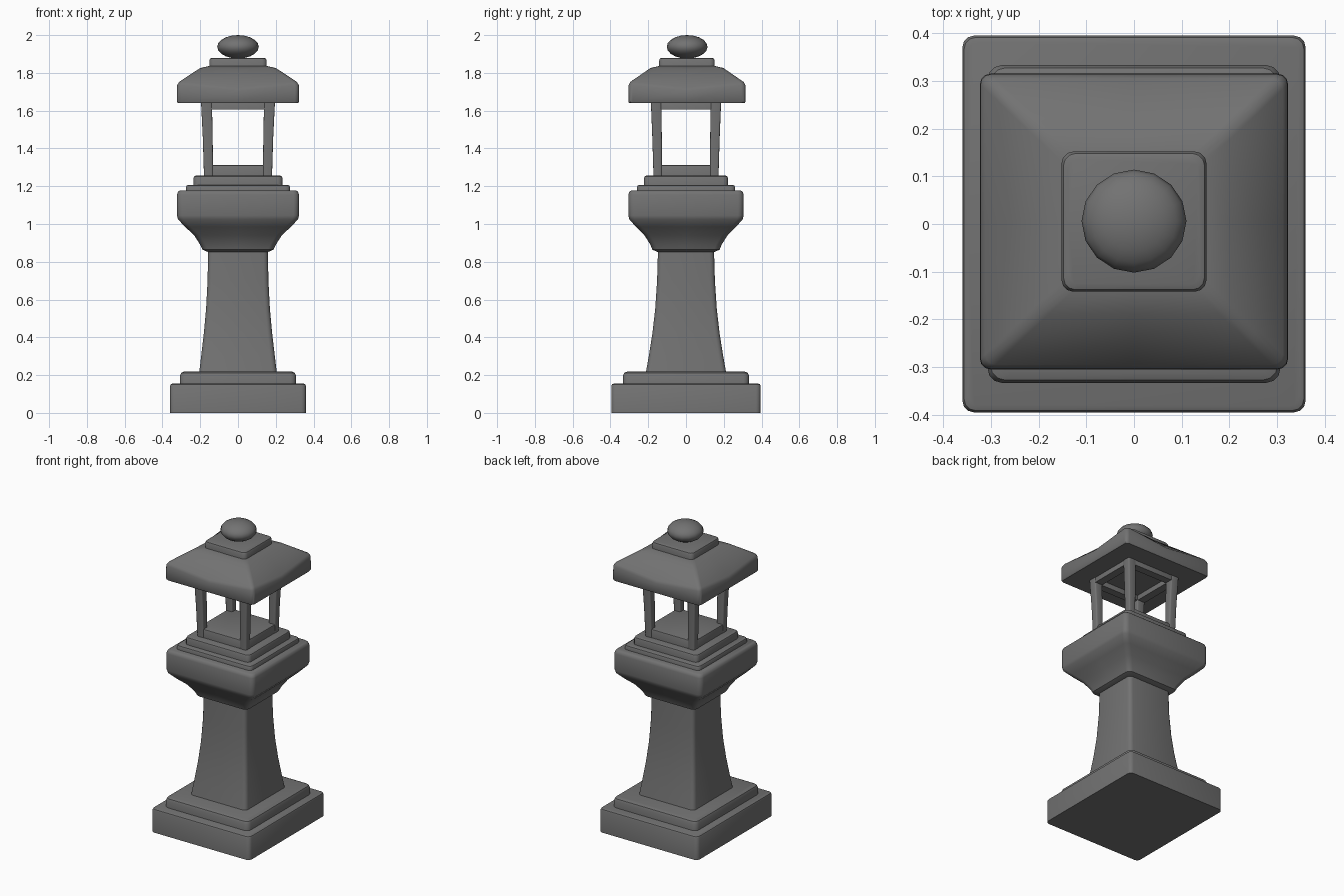
import bpy
import math

cube = bpy.data.objects.get("Cube")
if cube:
    bpy.data.objects.remove(cube, do_unlink=True)

stone = bpy.data.materials.new("dark_grey_stone")
stone.use_nodes = True
GREY = (0.17, 0.17, 0.17, 1)
stone.diffuse_color = GREY
bsdf = stone.node_tree.nodes["Principled BSDF"]
bsdf.inputs["Base Color"].default_value = GREY
bsdf.inputs["Roughness"].default_value = 0.9


def finish(obj, angle=40):
    obj.data.materials.clear()
    obj.data.materials.append(stone)
    bpy.ops.object.select_all(action="DESELECT")
    obj.select_set(True)
    bpy.context.view_layer.objects.active = obj
    bpy.ops.object.shade_smooth_by_angle(angle=math.radians(angle))
    return obj


def ring(hx, hy, z, radius, sag=0, cx=0, cy=0):
    """Rounded rectangle with a midpoint on each side that may sag."""
    pts = []
    for q, (sx, sy) in enumerate(((1, 1), (-1, 1), (-1, -1), (1, -1))):
        for step in range(4):
            a = math.pi / 2 * (q + step / 3)
            pts.append((cx + sx * (hx - radius) + radius * math.cos(a),
                        cy + sy * (hy - radius) + radius * math.sin(a), z))
        mid = ((0, hy), (-hx, 0), (0, -hy), (hx, 0))[q]
        pts.append((cx + mid[0], cy + mid[1], z - sag))
    return pts


def loft(name, rings, angle=40):
    """Skin a stack of rings and cap both ends."""
    n = len(rings[0])
    verts = [p for r in rings for p in r]
    faces = [tuple(reversed(range(n))),
             tuple(range(len(verts) - n, len(verts)))]
    for k in range(len(rings) - 1):
        for i in range(n):
            j = (i + 1) % n
            faces.append((k * n + i, k * n + j, k * n + n + j, k * n + n + i))
    mesh = bpy.data.meshes.new(name)
    mesh.from_pydata(verts, [], faces)
    obj = bpy.data.objects.new(name, mesh)
    bpy.context.collection.objects.link(obj)
    return finish(obj, angle)


def slab(name, hx, hy, z0, z1, radius=0.025, worn=0.012, cx=0, cy=0):
    """Block with a worn upper edge."""
    return loft(name, [
        ring(hx, hy, z0, radius, 0, cx, cy),
        ring(hx, hy, z1 - worn, radius, 0, cx, cy),
        ring(hx - worn * 0.3, hy - worn * 0.3, z1 - worn * 0.3, radius, 0, cx, cy),
        ring(hx - worn, hy - worn, z1, radius, 0, cx, cy)])


# Stepped base
slab("base_plinth", 0.36, 0.395, 0, 0.155, 0.025)
slab("base_step", 0.307, 0.333, 0.14, 0.218, 0.03, 0.02)

# Flared column
loft("column", [ring(hx, hy, z, 0.025) for hx, hy, z in (
    (0.207, 0.215, 0.2), (0.195, 0.197, 0.3), (0.181, 0.178, 0.42),
    (0.169, 0.163, 0.55), (0.161, 0.153, 0.7), (0.158, 0.148, 0.87))])

# Capital that widens into the platform
loft("capital", [ring(hx, hy, z, 0.03) for hx, hy, z in (
    (0.16, 0.15, 0.852), (0.188, 0.178, 0.864), (0.2, 0.188, 0.89),
    (0.232, 0.22, 0.94), (0.28, 0.265, 0.985), (0.318, 0.3, 1.025),
    (0.323, 0.305, 1.045), (0.323, 0.305, 1.155), (0.318, 0.3, 1.17),
    (0.308, 0.29, 1.178))])
slab("platform_lower_step", 0.276, 0.26, 1.17, 1.207)
slab("platform_upper_step", 0.235, 0.222, 1.2, 1.256)
slab("lantern_floor", 0.178, 0.17, 1.25, 1.312, 0.02, 0.006)

# Four posts leaning slightly outward, and the lintels joining them
for side, sx in (("left", 1), ("right", -1)):
    for end, sy in (("front", -1), ("back", 1)):
        loft(f"{end}_{side}_post", [
            ring(0.024, 0.022, 1.25, 0.008, 0, sx * 0.156, sy * 0.15),
            ring(0.026, 0.025, 1.45, 0.008, 0, sx * 0.16, sy * 0.153),
            ring(0.029, 0.028, 1.65, 0.008, 0, sx * 0.167, sy * 0.158)])
    slab(f"{side}_lintel", 0.026, 0.15, 1.607, 1.65, 0.006, 0.003, sx * 0.166)
for end, sy in (("front", -1), ("back", 1)):
    slab(f"{end}_lintel", 0.16, 0.025, 1.607, 1.65, 0.006, 0.003, 0, sy * 0.158)

# Hipped roof whose faces sag between raised corners
loft("roof", [
    ring(0.318, 0.306, 1.64, 0.022, 0, 0, 0.005),
    ring(0.323, 0.31, 1.647, 0.022, 0, 0, 0.005),
    ring(0.322, 0.309, 1.735, 0.022, 0.03, 0, 0.005),
    ring(0.312, 0.3, 1.752, 0.022, 0.03, 0, 0.005),
    ring(0.255, 0.245, 1.79, 0.022, 0.018, 0, 0.005),
    ring(0.2, 0.193, 1.826, 0.022, 0.006, 0, 0.005),
    ring(0.145, 0.14, 1.838, 0.022, 0, 0, 0.005)])
slab("roof_cap", 0.152, 0.147, 1.825, 1.88, 0.025, 0.014, 0, 0.005)

# Flattened ball finial
bpy.ops.mesh.primitive_uv_sphere_add(segments=16, ring_count=10, radius=1,
                                     location=(0, 0.006, 1.938))
finial = bpy.context.object
finial.name = "finial"
finial.scale = (0.11, 0.108, 0.062)
finish(finial, 60)
